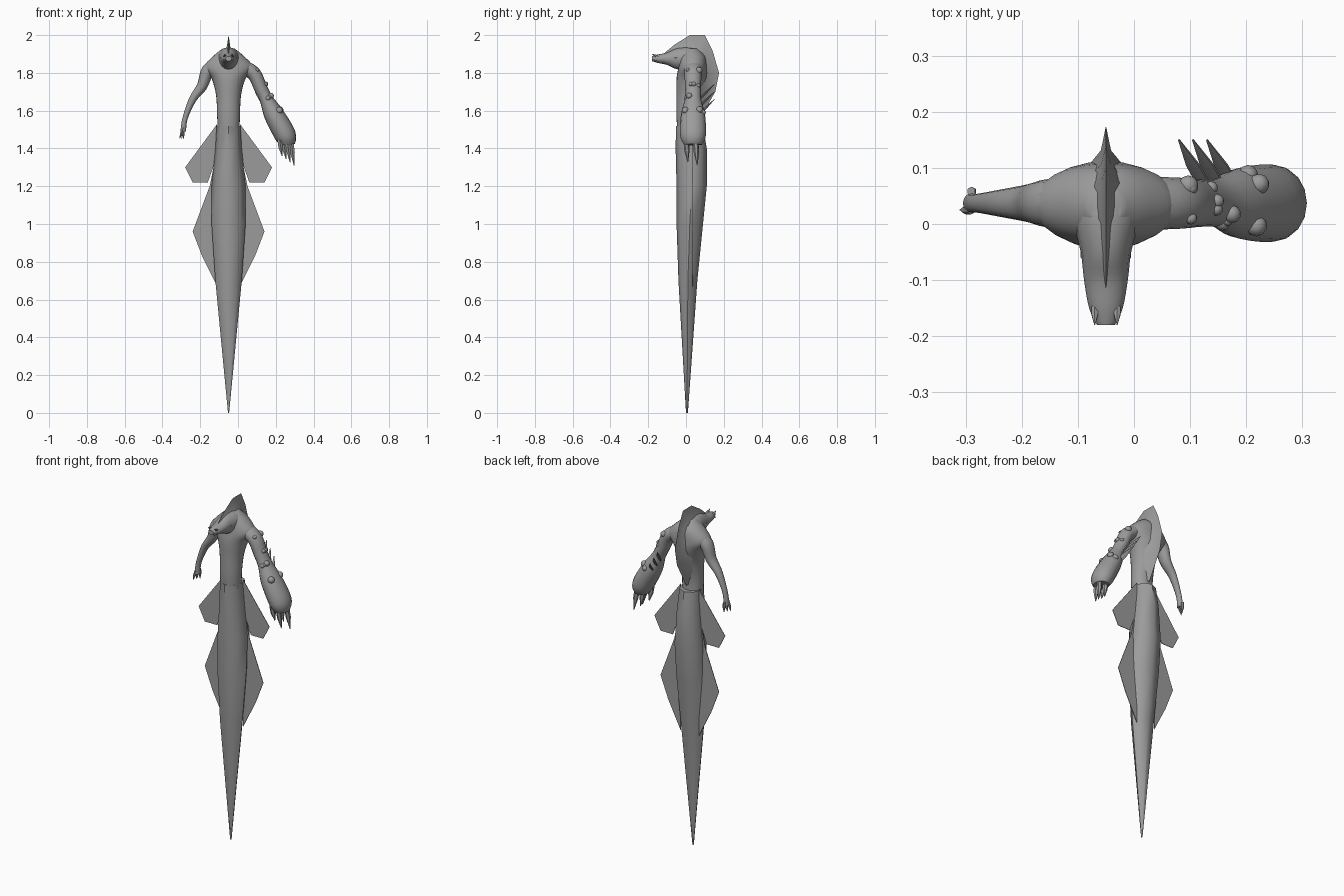
import bpy, bmesh, math, random
from mathutils import Vector

default_cube = bpy.data.objects.get("Cube")
if default_cube:
    bpy.data.objects.remove(default_cube, do_unlink=True)

random.seed(4)
MIDDLE = -0.05    # centre line of the body
ARM_DEPTH = 0.037  # how far back the arms hang
SHADE = 0.33

hide = bpy.data.materials.new("dull grey hide")
hide.use_nodes = True
hide.diffuse_color = (SHADE, SHADE, SHADE, 1)
hide.node_tree.nodes["Principled BSDF"].inputs["Base Color"].default_value = hide.diffuse_color


def finish(name, bm, angle=40):
    """Turn a bmesh into a shaded object."""
    bmesh.ops.recalc_face_normals(bm, faces=bm.faces)
    mesh = bpy.data.meshes.new(name)
    bm.to_mesh(mesh)
    bm.free()
    mesh.materials.append(hide)
    mesh.shade_smooth()
    mesh.set_sharp_from_angle(angle=math.radians(angle))
    obj = bpy.data.objects.new(name, mesh)
    bpy.context.collection.objects.link(obj)


def blend(rows, steps=4):
    """Fill in flowing in-between sections."""
    result = []
    last = len(rows) - 1
    for i in range(last):
        before, start, end, after = (rows[min(max(i + k, 0), last)] for k in (-1, 0, 1, 2))
        for step in range(steps):
            t = step / steps
            result.append([b + t / 2 * (c - a + t * (2 * a - 5 * b + 4 * c - d + t * (3 * (b - c) + d - a)))
                           for a, b, c, d in zip(before, start, end, after)])
    result.append(rows[last])
    return result


def bridge(bm, rows):
    """Skin matching closed rows of vertices and cap both ends."""
    count = len(rows[0])
    for low, high in zip(rows, rows[1:]):
        for k in range(count):
            j = (k + 1) % count
            bm.faces.new((low[k], low[j], high[j], high[k]))
    bm.faces.new(rows[0])
    bm.faces.new(rows[-1])


def loft(name, rings, sides, upright=False, angle=40):
    """Skin elliptical rings, each a centre, a half width and a half depth."""
    bm = bmesh.new()
    centres = [Vector(ring[:3]) for ring in rings]
    last = len(rings) - 1
    rows = []
    for i, (centre, ring) in enumerate(zip(centres, rings)):
        tangent = centres[min(i + 1, last)] - centres[max(i - 1, 0)]
        if upright:
            tangent = Vector((0, 0, 1))
        across = Vector((1, 0, 0))
        if abs(tangent.x) > abs(tangent.y) / 9:
            across = Vector((0, 1, 0)).cross(tangent).normalized()
        along = tangent.cross(across).normalized()
        row = []
        for k in range(sides):
            turn = math.tau * k / sides - math.pi / 2
            offset = across * ring[3] * math.cos(turn) + along * ring[4] * math.sin(turn)
            row.append(bm.verts.new(centre + offset))
        rows.append(row)
    bridge(bm, rows)
    finish(name, bm, angle)


def body_rings(sections):
    """Turn height, half width, front and back into rings on the centre line."""
    return [(MIDDLE, (front + back) / 2, height, width, (back - front) / 2)
            for height, width, front, back in sections]


def arm(name, joints, sides):
    """Tube through joints given as x, height and radius, deeper than wide."""
    loft(name, [(x, ARM_DEPTH, z, r, r * 1.2) for x, z, r in blend(joints)], sides)


def spike(name, base, tip, radius, flat=1):
    """Pointed claw, finger or blade."""
    base, tip = Vector(base), Vector(tip)
    middle = base.lerp(tip, 0.5)
    loft(name, [(*base, radius, radius * flat), (*middle, radius, radius * flat),
                (*tip, radius / 9, radius / 9)], 6)


def fin(name, outline, side):
    """Thin flat fin; the outline gives distance from the centre line and height."""
    bm = bmesh.new()
    rows = [[bm.verts.new((MIDDLE + side * reach, depth, height)) for reach, height in outline]
            for depth in (ARM_DEPTH, ARM_DEPTH - 0.003)]
    bridge(bm, rows)
    finish(name, bm, 20)


# Torso, widening from the waist into the shoulders
loft("torso", blend(body_rings([
    (1.42, 0.055, -0.04, 0.07), (1.56, 0.06, -0.05, 0.06), (1.68, 0.066, -0.05, 0.08),
    (1.77, 0.09, -0.05, 0.11), (1.83, 0.13, -0.04, 0.11), (1.89, 0.08, -0.03, 0.1),
    (1.93, 0.03, 0, 0.06)])), 24, True)

# Long pointed tail ending in an open-looking collar around the waist
loft("tail", body_rings([
    (0, 0.003, 0, 0.01), (0.7, 0.07, -0.04, 0.06), (1, 0.09, -0.05, 0.09),
    (1.2, 0.09, -0.05, 0.11), (1.4, 0.07, -0.055, 0.11), (1.52, 0.063, -0.053, 0.09)]), 8, True, 50)

# Head stretching forward and swelling into the neck
skull = [(-0.18, 0.016, 0.013), (-0.15, 0.03, 0.022), (-0.1, 0.039, 0.033),
         (-0.05, 0.045, 0.055), (0.02, 0.06, 0.06), (0.08, 0.05, 0.04)]
loft("head", [(MIDDLE, y, 1.875, w, h) for y, w, h in blend(skull)], 16)

# Crest over the head and down the back: broad root, thin blade at the outer edge
bm = bmesh.new()
rows = []
for y, z in [(-0.12, 1.9), (-0.06, 1.95), (0.02, 2), (0.1, 2), (0.14, 1.92),
             (0.175, 1.8), (0.155, 1.7), (0.07, 1.55)]:
    tip, root = Vector((MIDDLE, y, z)), Vector((MIDDLE, y / 2, min(z, 1.88)))
    waist = tip.lerp(root, 0.5)
    width = 0.045 if z > 1.6 else 0.02
    section = [(root, -width), (waist, -0.009), (tip, 0), (waist, 0.009), (root, width)]
    rows.append([bm.verts.new(point + Vector((shift, 0, 0))) for point, shift in section])
bridge(bm, rows)
finish("crest", bm, 60)

# Mirrored fins, mandibles and brow horns
hip_outline = [(0.06, 1.53), (0.23, 1.3), (0.19, 1.22), (0.11, 1.22), (0.06, 1.36)]
tail_outline = [(0.06, 1.4), (0.1, 1.2), (0.19, 0.96), (0.14, 0.83), (0.06, 0.67)]
for label, side in (("left", 1), ("right", -1)):
    fin(label + "_hip_fin", hip_outline, side)
    fin(label + "_tail_fin", tail_outline, side)
    for part, height in (("_mandible", 1.86), ("_brow_horn", 1.9)):
        x = MIDDLE + side * 0.02
        spike(label + part, (x, -0.14, 1.88), (x, -0.18, height), 0.007)

# Slim right arm with small fingers
arm("right_arm", [(-0.1, 1.85, 0.04), (-0.16, 1.81, 0.035), (-0.19, 1.73, 0.028),
                  (-0.24, 1.66, 0.02), (-0.28, 1.56, 0.014), (-0.29, 1.49, 0.015)], 12)
for i in range(3):
    y = 0.025 + i / 60
    spike(f"right_finger_{i}", (-0.29, y, 1.51), (-0.31 + i / 90, y, 1.45), 0.008)

# Swollen left arm ending in a heavy clawed forearm
left_joints = [(0, 1.84, 0.04), (0.08, 1.8, 0.038), (0.12, 1.72, 0.035), (0.15, 1.66, 0.036),
               (0.19, 1.58, 0.053), (0.25, 1.47, 0.057), (0.26, 1.42, 0.04)]
arm("left_arm", left_joints, 16)
for i in range(4):
    x, y = 0.22 + i / 50, 0.05 * (i % 2)
    spike(f"left_claw_{i}", (x, y, 1.45), (x * 1.06, y + 0.01, 1.36 - i / 60), 0.014)

# Blade-like spines behind the left arm
for i in range(3):
    x, z = 0.18 - i / 40, 1.57 + i / 25
    spike(f"arm_spine_{i}", (x, 0.06, z), (x - 0.05, 0.15, z + 0.09), 0.015, 0.3)

# Growths scattered over the outside of the left shoulder and arm
for i in range(12):
    x, z, r = left_joints[1 + i % 4]
    turn = random.uniform(-1.5, 1.5)
    outward = r * math.cos(turn)
    bm = bmesh.new()
    bmesh.ops.create_icosphere(bm, subdivisions=2, radius=random.uniform(0.01, 0.02))
    bmesh.ops.translate(bm, verts=bm.verts, vec=(
        x + outward * 0.8, ARM_DEPTH + r * math.sin(turn), z + outward * 0.6))
    finish(f"arm_growth_{i}", bm)
